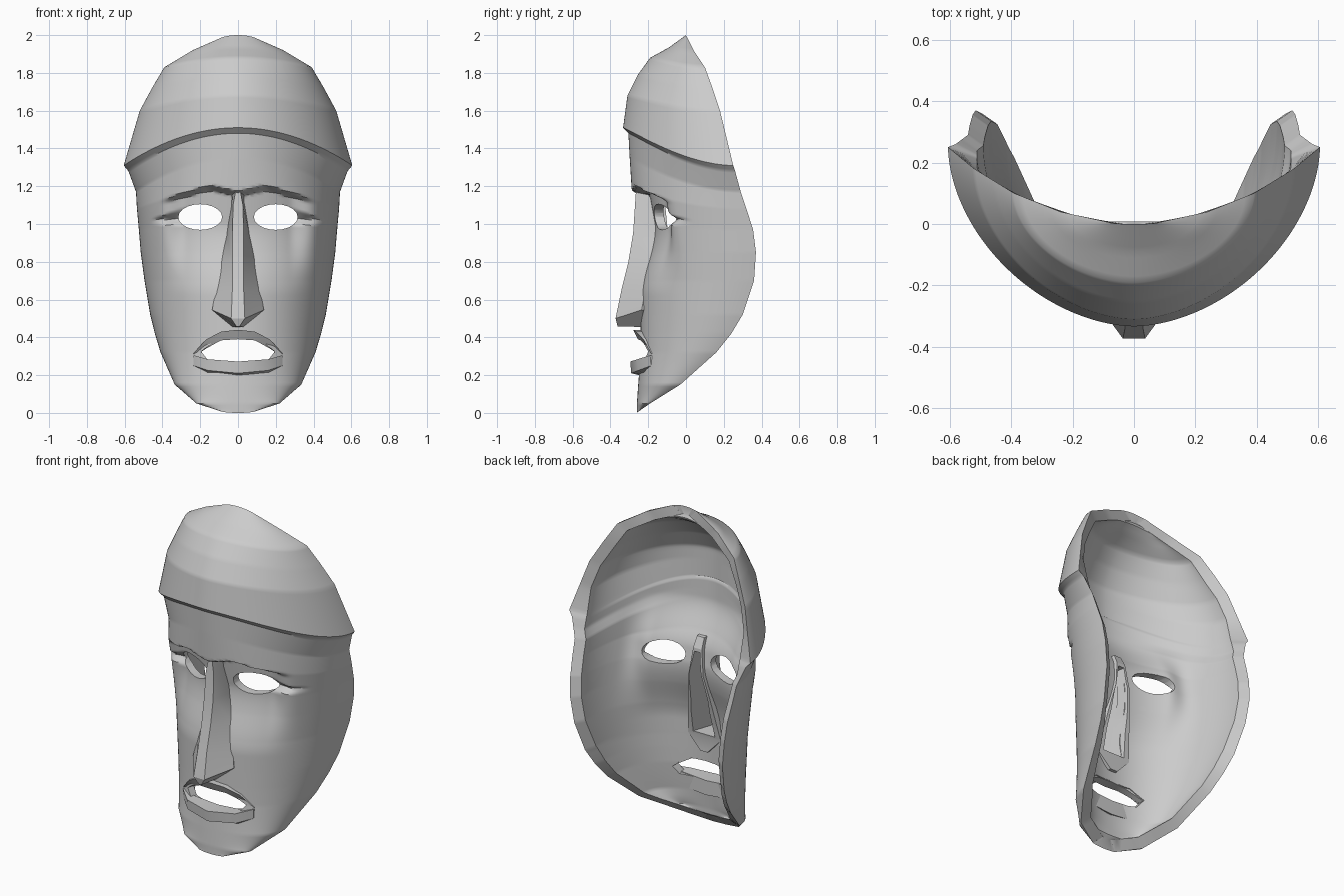
import bpy, bmesh, math

if "Cube" in bpy.data.objects:
    bpy.data.objects.remove(bpy.data.objects["Cube"])

T = 0.05      # shell thickness
N = 96        # columns across the face

# rows: z at centre, z at rim, half width, front y, rim y, section roundness
ROWS = [
    (2.0, 1.99, .08, .0, .005, 2), (1.935, 1.92, .24, -.09, .04, 1.9),
    (1.88, 1.83, .39, -.19, .10, 1.85), (1.79, 1.72, .455, -.255, .14, 1.8),
    (1.68, 1.60, .52, -.31, .18, 1.8),
    (1.51, 1.31, .605, -.333, .25, 1.8), (1.48, 1.28, .58, -.305, .26, 1.8),
    (1.35, 1.17, .54, -.298, .29, 1.9), (1.19, 1.08, .535, -.288, .32, 2.05),
    (1.0, .97, .525, -.255, .355, 2.15), (.85, .85, .515, -.245, .37, 2.15),
    (.7, .7, .495, -.24, .36, 2.15), (.52, .52, .465, -.24, .30, 2.15),
    (.42, .42, .44, -.24, .24, 2.15), (.32, .32, .41, -.24, .16, 2.15),
    (.15, .15, .335, -.253, -.03, 2.15), (.05, .05, .22, -.26, -.19, 2.15),
    (.0, .005, .08, -.26, -.255, 2.15)]


def clamp(t):
    return max(0.0, min(1.0, t))


def smooth(a, b, t):
    t = clamp((t - a) / (b - a))
    return t * t * (3 - 2 * t)


def make(name, bm):
    bmesh.ops.recalc_face_normals(bm, faces=bm.faces[:])
    me = bpy.data.meshes.new(name)
    bm.to_mesh(me)
    bm.free()
    ob = bpy.data.objects.new(name, me)
    bpy.context.collection.objects.link(ob)
    return ob


def loft(name, sections, hidden=False):
    """Closed solid through a list of equal-length loops."""
    bm = bmesh.new()
    rings = [[bm.verts.new(p) for p in s] for s in sections]
    for a, b in zip(rings, rings[1:]):
        for i in range(len(a)):
            j = (i + 1) % len(a)
            bm.faces.new((a[i], a[j], b[j], b[i]))
    bm.faces.new(rings[0])
    bm.faces.new(rings[-1])
    ob = make(name, bm)
    ob.hide_render = hidden
    return ob


def relief(x, z, inner):
    """Eye sockets under the brow and the creases at the eye corners."""
    x = abs(x)
    if x < .15:
        brow = 1.17 + .035 * x / .15
    else:
        brow = 1.205 - .05 * (x - .15) / .17
    d = .09 * (1 - smooth(.27, .42, x)) * smooth(.62, 1.0, z)
    if inner:
        return d * (1 - smooth(1.08, 1.35, z))
    d *= 1 - clamp((z - brow + .025) / .025)
    if .25 < x < .46:
        h = .05 * (.46 - x) / .15
        t = z - 1.025
        if 0 <= t < h:
            d += .04 * (1 - t / h) * clamp((.46 - x) / .08)
        elif -.03 < t < 0:
            d += .04 * (1 + t / .03) * clamp((.46 - x) / .08)
    return d


def point(row, u, inner):
    zc, ze, w, yf, yb, n = row
    if inner:
        w = min(w, .56) - T
        yb += .06 * clamp((.5 - ze) / .4) + .03 * clamp((ze - 1.7) / .3) - .035
        yf = min(max(yf, -.312) + T, yb)
        zc, ze = 1 + (zc - 1) * .955, 1 + (ze - 1) * .955
    x = w * u
    z = zc + (ze - zc) * u * u
    y = yf + (yb - yf) * (1 - max(0, 1 - abs(u) ** n) ** (1 / n))
    return x, y + relief(x, z, inner), z


# face shell with the overhanging cap
fine = []
for a, b in zip(ROWS, ROWS[1:]):
    n = max(2, math.ceil((a[0] - b[0]) / .012))
    fine += [[p + (q - p) * k / n for p, q in zip(a, b)] for k in range(n)]
fine.append(ROWS[-1])
us = [math.sin(math.pi * (i / N - .5)) for i in range(N + 1)]
bm = bmesh.new()
rings = []
for r in fine:
    pts = [point(r, u, False) for u in us] + [point(r, u, True) for u in reversed(us)]
    rings.append([bm.verts.new(p) for p in pts])
M = 2 * N + 2
for a, b in zip(rings, rings[1:]):
    for i in range(M):
        j = (i + 1) % M
        bm.faces.new((a[i], a[j], b[j], b[i]))
for r in (rings[0], rings[-1]):
    for i in range(N):
        bm.faces.new((r[i], r[i + 1], r[M - 2 - i], r[M - 1 - i]))
face = make("face_shell", bm)


# nose: z of ridge, ridge half width, ridge y, z of base, base half width, base y
def nose_ring(zr, rw, ry, zb, bw, by):
    return [(-rw, ry, zr), (rw, ry, zr), (bw, by, zb), (bw * .8, by + .06, zb),
            (-bw * .8, by + .06, zb), (-bw, by, zb)]


nose = loft("nose", [nose_ring(*s) for s in (
    (1.175, .012, -.265, 1.16, .03, -.20), (1.1, .026, -.27, 1.1, .036, -.17),
    (.95, .03, -.28, .95, .06, -.155), (.8, .03, -.305, .8, .092, -.185),
    (.65, .03, -.342, .65, .118, -.215), (.50, .036, -.373, .545, .137, -.235),
    (.458, .008, -.362, .455, .03, -.23))])

# openings: eyes, mouth and the hollow behind the nose
cutters = []
for s in (-1, 1):
    loop = [(s * .2 + .116 * math.cos(t), 1.037 + .068 * math.sin(t))
            for t in (math.tau * k / 20 for k in range(20))]
    cutters.append(loft("eye_cutter", [[(x, y, z) for x, z in loop] for y in (-.5, .15)], True))
half = [(0, .395), (.12, .383), (.195, .325), (.16, .28), (0, .268)]
loop = half + [(-x, z) for x, z in half[-2:0:-1]]
cutters.append(loft("mouth_cutter", [[(x, y, z) for x, z in loop] for y in (-.5, .1)], True))
hollow = loft("nose_hollow_cutter", [
    [(-w, y, z), (w, y, z), (b, -.02, z), (-b, -.02, z)] for z, w, y, b in (
        (1.08, .006, -.21, .03), (.8, .018, -.265, .085), (.56, .02, -.325, .125))], True)


def cut(ob, tools):
    bpy.context.view_layer.objects.active = ob
    for t in tools:
        m = ob.modifiers.new("cut", 'BOOLEAN')
        m.operation = 'DIFFERENCE'
        m.solver = 'EXACT'
        m.object = t
        bpy.ops.object.modifier_apply(modifier=m.name)


cut(face, cutters + [hollow])
cut(nose, [hollow])
for c in cutters + [hollow]:
    bpy.data.objects.remove(c)


# lips: x, top z, bottom z, front y; mirrored across x
def lip(name, rows, lean, drop):
    full = [(-r[0],) + r[1:] for r in rows] + list(rows[-2::-1])
    return loft(name, [[(x, y, zt), (x, y + lean, zb), (x, max(y + .06, -.19), zb - drop),
                        (x, max(y + .06, -.19), zt)] for x, zt, zb, y in full])


upper = lip("upper_lip", [(.235, .315, .295, -.185), (.17, .388, .34, -.225),
                          (.09, .43, .384, -.265), (0, .44, .39, -.28)], .025, 0)
lower = lip("lower_lip", [(.235, .305, .25, -.19), (.16, .284, .225, -.257),
                          (0, .272, .21, -.295)], .005, .025)

# smooth shading with sharp edges kept
for ob, deg in ((face, 35), (nose, 20), (upper, 30), (lower, 30)):
    bpy.ops.object.select_all(action='DESELECT')
    ob.select_set(True)
    bpy.context.view_layer.objects.active = ob
    bpy.ops.object.shade_smooth_by_angle(angle=math.radians(deg))
